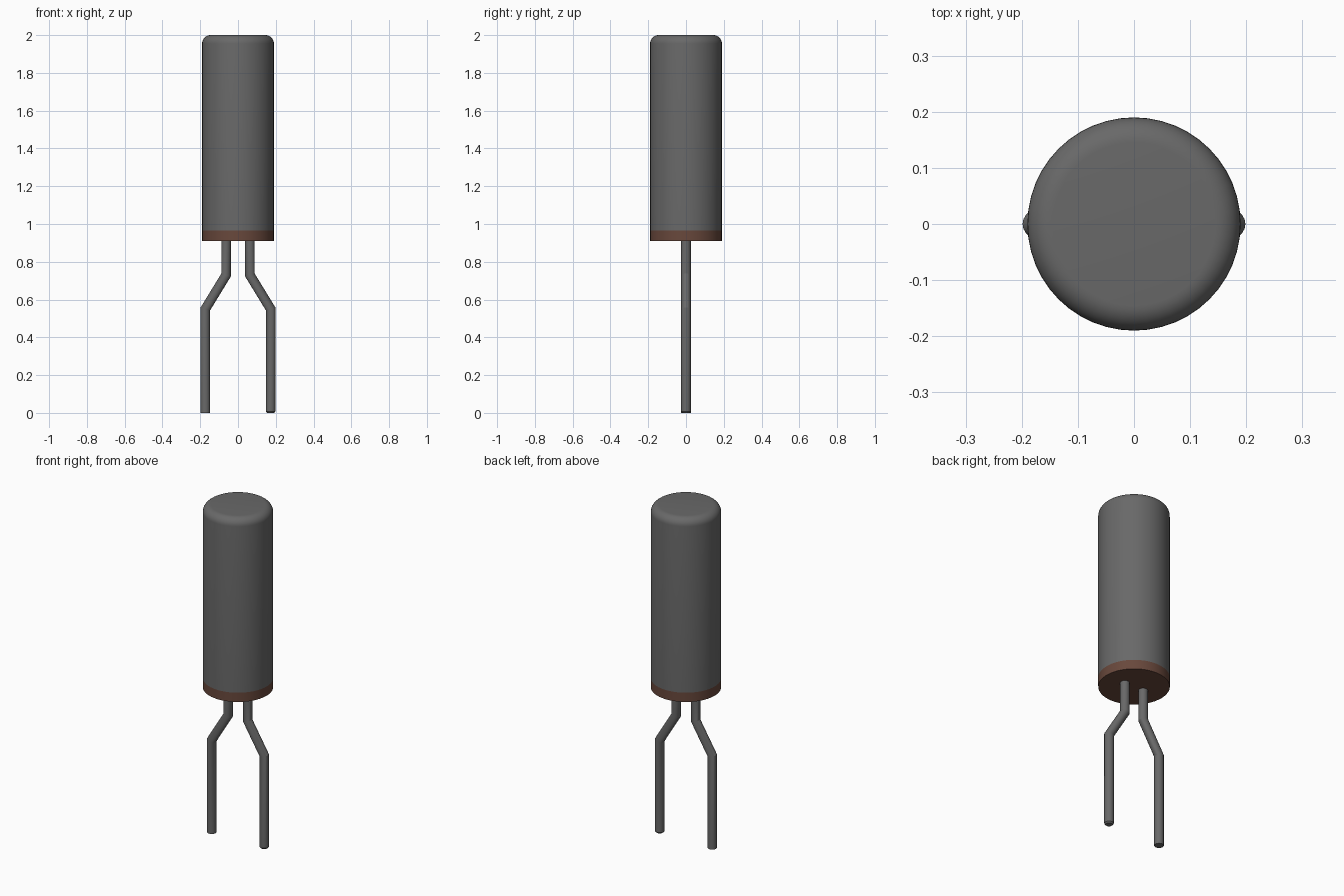
import bpy, bmesh, math

cube = bpy.data.objects.get("Cube")
if cube:
    bpy.data.objects.remove(cube, do_unlink=True)

SIDES = 48


def make_material(name, rgb):
    mat = bpy.data.materials.new(name)
    mat.use_nodes = True
    mat.diffuse_color = (*rgb, 1)
    bsdf = mat.node_tree.nodes["Principled BSDF"]
    bsdf.inputs["Base Color"].default_value = (*rgb, 1)
    bsdf.inputs["Roughness"].default_value = 0.6
    return mat


def ring_solid(name, rings, sides, mat, angle):
    """Join rings (x centre, z, radius, tilt slope) into a capped solid."""
    bm = bmesh.new()
    loops = []
    for cx, z, r, slope in rings:
        loop = []
        for i in range(sides):
            a = 2 * math.pi * i / sides
            dx, dy = r * math.cos(a), r * math.sin(a)
            loop.append(bm.verts.new((cx + dx, dy, z + slope * dx)))
        loops.append(loop)
    for low, high in zip(loops, loops[1:]):
        for i in range(sides):
            j = (i + 1) % sides
            bm.faces.new((low[i], low[j], high[j], high[i]))
    bm.faces.new(loops[0][::-1])
    bm.faces.new(loops[-1])
    bmesh.ops.recalc_face_normals(bm, faces=bm.faces)
    mesh = bpy.data.meshes.new(name)
    bm.to_mesh(mesh)
    bm.free()
    mesh.materials.append(mat)
    obj = bpy.data.objects.new(name, mesh)
    bpy.context.collection.objects.link(obj)
    bpy.ops.object.select_all(action='DESELECT')
    obj.select_set(True)
    bpy.context.view_layer.objects.active = obj
    bpy.ops.object.shade_smooth_by_angle(angle=math.radians(angle))
    return obj


metal = make_material("dark grey metal", (0.14, 0.14, 0.14))
brown = make_material("brown seal", (0.14, 0.065, 0.045))

# Can with a rounded top edge
R, BEVEL, TOP = 0.19, 0.045, 2.0
can = [(0, 0.965, R, 0)]
for k in range(9):
    a = math.pi / 2 * k / 8
    can.append((0, TOP - BEVEL + BEVEL * math.sin(a),
                R - BEVEL + BEVEL * math.cos(a), 0))
ring_solid("can", can, SIDES, metal, 30)

# Seal disc closing the bottom of the can
ring_solid("base_seal", [(0, 0.91, R, 0), (0, 0.965, R, 0)], SIDES, brown, 30)

# Two wire leads, each with a pair of mitred bends
NEAR, FAR, WIRE = 0.063, 0.173, 0.0255
HIGH, LOW = 0.73, 0.55
miter = math.tan(math.atan2(FAR - NEAR, HIGH - LOW) / 2)
for name, side in (("left_lead", 1), ("right_lead", -1)):
    tip = [(side * FAR, 0, WIRE, 0)]
    if side > 0:  # this lead has a chamfered tip
        tip = [(FAR, 0, WIRE - 0.007, 0), (FAR, 0.008, WIRE, 0)]
    ring_solid(name, tip + [
        (side * FAR, LOW, WIRE, side * miter),
        (side * NEAR, HIGH, WIRE, side * miter),
        (side * NEAR, 0.93, WIRE, 0),
    ], 20, metal, 25)
